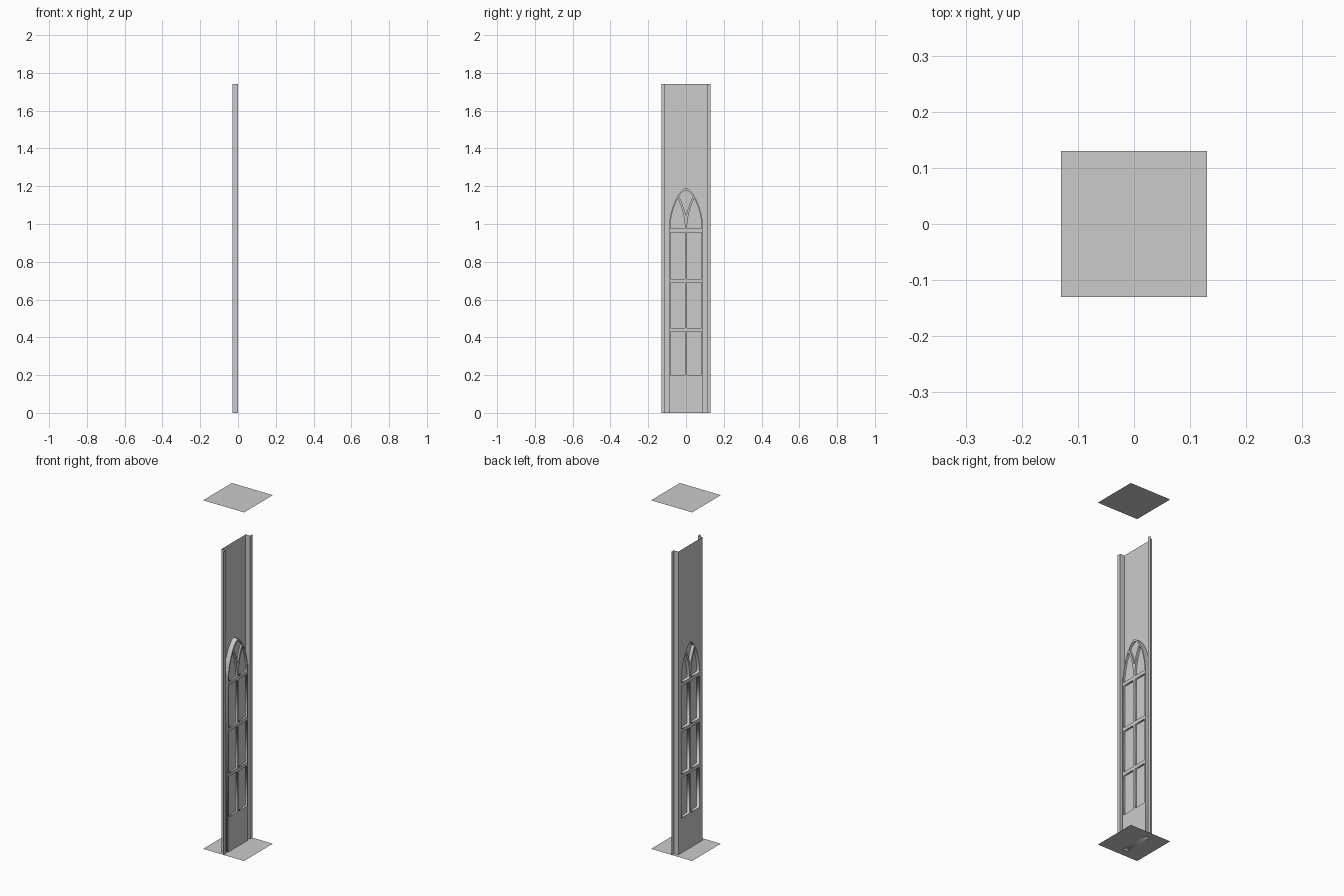
import bpy
from math import pi

if "Cube" in bpy.data.objects:
    bpy.data.objects.remove(bpy.data.objects["Cube"])

BACK, HALF, TOP = -0.028, 0.13, 1.74
W, SPRING, RISE = 0.09, 0.99, 0.20      # arch half width, springing height, rise
BAR = 0.006                             # half width of window bars
STEPS = 14


def sheet(name, verts, faces):
    me = bpy.data.meshes.new(name)
    me.from_pydata(verts, [], faces)
    ob = bpy.data.objects.new(name, me)
    bpy.context.collection.objects.link(ob)
    return ob


def outline_part(name, loops, x0, x1):
    """Fill (y, z) outlines, with inner loops as holes, between x0 and x1."""
    cu = bpy.data.curves.new(name + "_outline", 'CURVE')
    cu.dimensions = '2D'
    cu.fill_mode = 'BOTH'
    cu.extrude = (x1 - x0) / 2
    for loop in loops:
        sp = cu.splines.new('POLY')
        sp.points.add(len(loop) - 1)
        for p, (y, z) in zip(sp.points, loop):
            p.co = (y, z, 0, 1)
        sp.use_cyclic_u = True
    tmp = bpy.data.objects.new(name + "_outline", cu)
    bpy.context.collection.objects.link(tmp)
    bpy.context.view_layer.update()
    dg = bpy.context.evaluated_depsgraph_get()
    me = bpy.data.meshes.new_from_object(tmp.evaluated_get(dg))
    bpy.data.objects.remove(tmp)
    ob = bpy.data.objects.new(name, me)
    ob.rotation_euler = (pi / 2, 0, pi / 2)
    ob.location.x = (x0 + x1) / 2
    bpy.context.collection.objects.link(ob)
    return ob


def arch_y(z, w=W, rise=RISE):
    t = min(max((z - SPRING) / rise, 0), 1)
    return w * (1 - t ** 1.6) ** 0.6


def inner(z):
    return arch_y(z, W - 0.007, RISE - 0.012)


def branch(z):
    return W - arch_y(z)


def solve(f, a, b):
    """Height where f changes from positive to negative."""
    for _ in range(40):
        m = (a + b) / 2
        a, b = (m, b) if f(m) > 0 else (a, m)
    return a


def span(a, b):
    return [a + (b - a) * i / STEPS for i in range(STEPS + 1)]


def mirror(loop):
    return [(-y, z) for y, z in reversed(loop)]


# Arched outline down to the floor
right = [(arch_y(SPRING + RISE * (1 - (1 - i / 16) ** 2)),
          SPRING + RISE * (1 - (1 - i / 16) ** 2)) for i in range(17)]
arch = [(W, 0)] + right + mirror(right[:-1]) + [(-W, 0)]

# Window openings: three rows of two panes
openings = []
for z0, z1 in ((0.20, 0.43), (0.45, 0.69), (0.71, 0.955)):
    pane = [(BAR, z0), (W - 0.007, z0), (W - 0.007, z1), (BAR, z1)]
    openings += [pane, mirror(pane)]

# Two lancets between the arch and the branching mullion
apex = solve(lambda z: inner(z) - branch(z) - BAR, SPRING, SPRING + RISE)
zs = span(0.975, apex)
lancet = [(inner(z), z) for z in zs] + [(branch(z) + BAR, z) for z in zs[-2::-1]]
openings += [lancet, mirror(lancet)]

# Centre light between the two branches
low = solve(lambda z: BAR - branch(z), SPRING, SPRING + RISE)
meet = solve(lambda z: inner(z) - branch(z) + BAR, SPRING, SPRING + RISE)
peak = SPRING + RISE - 0.012
side = [(branch(z) - BAR, z) for z in span(low, meet)]
side += [(inner(z), z) for z in span(meet, peak)[1:]]
openings.append(side + mirror(side[1:-1]))

# Wall panel behind, cut out around the arch
wall = [(-0.11, 0), (-W, 0)] + arch[::-1][1:-1] + [(W, 0), (0.11, 0), (0.11, TOP), (-0.11, TOP)]
outline_part("wall_panel", [wall], BACK, BACK)

# Raised arched window frame and its recessed panes
outline_part("window_frame", [arch] + openings, BACK, 0)
outline_part("window_panes", openings, -0.01, -0.01)

# Stepped edge strips on both sides
for name, s in (("left_edge_strip", -1), ("right_edge_strip", 1)):
    path = [(BACK, s * 0.11), (0, s * 0.11), (0, s * HALF)]
    verts = [(x, y, z) for z in (0, TOP) for x, y in path]
    sheet(name, verts, [(0, 1, 4, 3), (1, 2, 5, 4)])

# Floor and ceiling plates
for name, z in (("floor_plate", 0), ("ceiling_plate", 2)):
    sheet(name, [(-HALF, -HALF, z), (HALF, -HALF, z), (HALF, HALF, z), (-HALF, HALF, z)],
          [(0, 1, 2, 3)])
